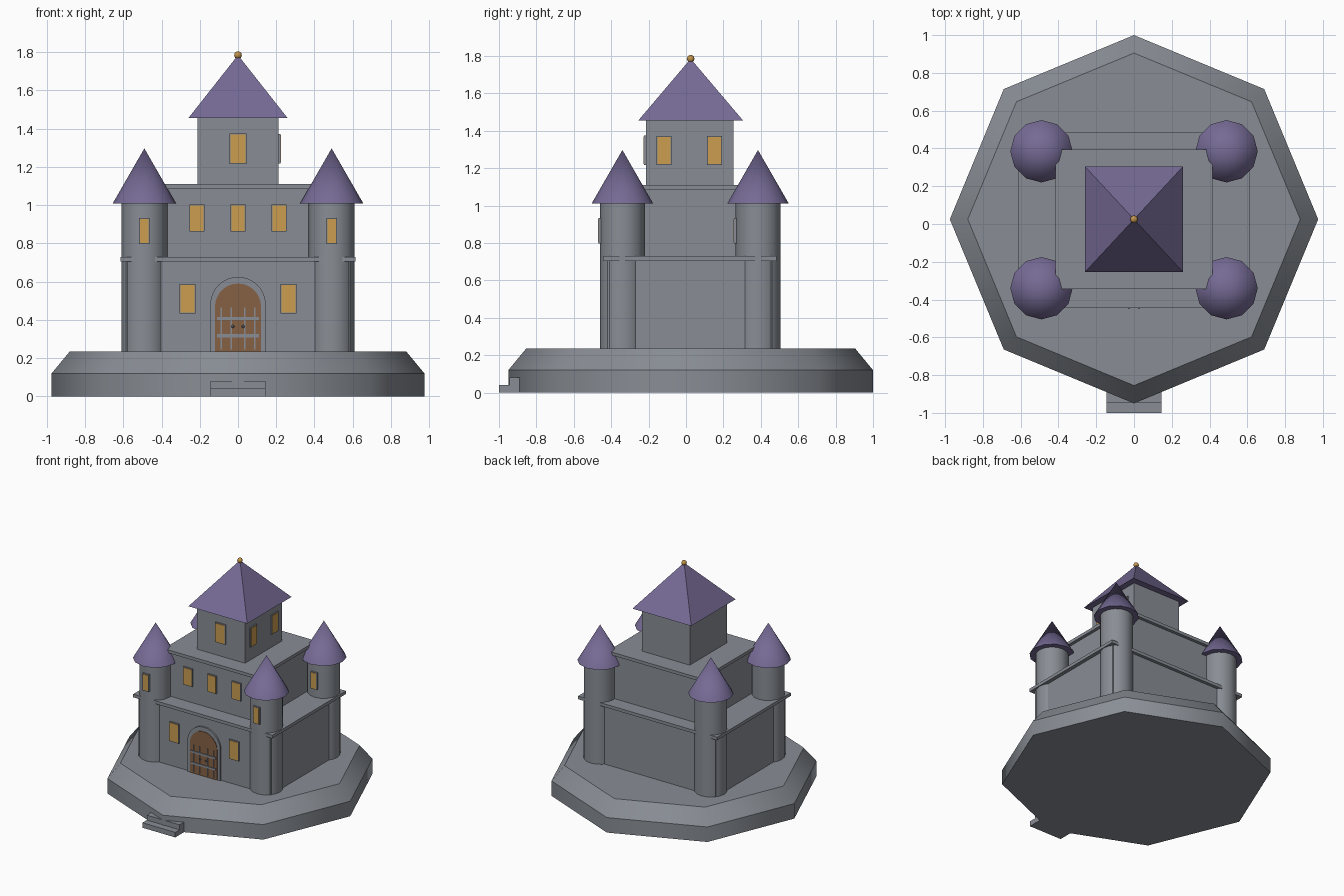
import bpy, math

cube = bpy.data.objects.get("Cube")
if cube:
    bpy.data.objects.remove(cube, do_unlink=True)


def material(name, color):
    m = bpy.data.materials.new(name)
    m.use_nodes = True
    m.diffuse_color = (*color, 1)
    m.node_tree.nodes["Principled BSDF"].inputs["Base Color"].default_value = (*color, 1)
    return m


stone = material("stone", (0.25, 0.27, 0.30))
purple = material("roof purple", (0.18, 0.145, 0.30))
glow = material("window amber", (0.60, 0.34, 0.08))
wood = material("door wood", (0.24, 0.12, 0.06))
gold = material("gold", (0.55, 0.30, 0.07))
iron = material("iron", (0.10, 0.10, 0.12))

MID = 0.025          # depth centre of the building
GROUND = 0.235       # top of the plinth


def finish(name, mat, smooth=None):
    o = bpy.context.object
    o.name = name
    o.data.materials.append(mat)
    if smooth:
        bpy.ops.object.shade_smooth_by_angle(angle=math.radians(smooth))
    return o


def box(name, mat, x, y, z):
    """Box from (min, max) pairs."""
    pairs = (x, y, z)
    bpy.ops.mesh.primitive_cube_add(size=1, location=[(a + b) / 2 for a, b in pairs])
    bpy.context.object.scale = [b - a for a, b in pairs]
    bpy.ops.object.transform_apply(location=False, rotation=False, scale=True)
    return finish(name, mat)


def cone(name, mat, sides, r1, r2, x, y, z0, z1, smooth=50):
    bpy.ops.mesh.primitive_cone_add(vertices=sides, radius1=r1, radius2=r2,
                                    depth=z1 - z0, location=(x, y, (z0 + z1) / 2))
    return finish(name, mat, smooth)


def arch(name, mat, r, spring, y0, y1):
    """Round-headed slab standing on the plinth."""
    pts = [(-r, GROUND)]
    pts += [(-r * math.cos(math.pi * i / 16), spring + r * math.sin(math.pi * i / 16))
            for i in range(17)]
    pts += [(r, GROUND)]
    n = len(pts)
    verts = [(px, y, pz) for y in (y0, y1) for px, pz in pts]
    faces = [list(range(n)), list(range(2 * n - 1, n - 1, -1))]
    faces += [[i, i + n, (i + 1) % n + n, (i + 1) % n] for i in range(n)]
    mesh = bpy.data.meshes.new(name)
    mesh.from_pydata(verts, [], faces)
    mesh.update()
    o = bpy.data.objects.new(name, mesh)
    bpy.context.collection.objects.link(o)
    mesh.materials.append(mat)


def window(name, u, wall, z, w, h, side=False, rim=0.005):
    """Stone frame with a glowing pane, on a front wall or on the +x wall."""
    out = 1 if side else -1
    for part, mat, grow, depth in (("frame", stone, rim, 0.010), ("pane", glow, 0, 0.013)):
        across = (u - w / 2 - grow, u + w / 2 + grow)
        deep = sorted((wall - out * 0.01, wall + out * depth))
        up = (z - h / 2 - grow, z + h / 2 + grow)
        if side:
            box(f"{name}_{part}", mat, deep, across, up)
        else:
            box(f"{name}_{part}", mat, across, deep, up)


# Plinth and steps
cone("plinth_base", stone, 8, 0.975, 0.975, 0, MID, 0, 0.12)
cone("plinth_slope", stone, 8, 0.975, 0.88, 0, MID, 0.12, GROUND)
box("lower_step", stone, (-0.145, 0.145), (-1.0, -0.85), (0, 0.04))
box("upper_step", stone, (-0.145, 0.145), (-0.945, -0.85), (0.04, 0.08))

# Stacked storeys with ledges
box("lower_storey", stone, (-0.585, 0.585), (-0.42, 0.46), (GROUND, 0.71))
box("lower_ledge", stone, (-0.615, 0.615), (-0.445, 0.485), (0.705, 0.73))
box("upper_storey", stone, (-0.39, 0.39), (-0.32, 0.37), (0.73, 1.09))
box("upper_ledge", stone, (-0.415, 0.415), (-0.345, 0.395), (1.085, 1.11))
box("keep", stone, (-0.212, 0.212), (-0.215, 0.255), (1.11, 1.46))

# Keep roof and finial
roof = cone("keep_roof", purple, 4, math.sqrt(0.5), 0, 0, 0, 0, 1, None)
roof.rotation_euler.z = math.pi / 4
bpy.ops.object.transform_apply(location=False, rotation=True, scale=False)
roof.scale = (0.52, 0.56, 0.33)
roof.location = (0, MID, 1.455 + 0.165)
bpy.ops.mesh.primitive_uv_sphere_add(segments=12, ring_count=8, radius=0.02,
                                     location=(0, MID, 1.785))
finish("finial", gold, 60)

# Corner towers
for sx, side in ((-1, "right"), (1, "left")):
    for y, end in ((-0.34, "front"), (0.385, "back")):
        tag = f"{end}_{side}_tower"
        x = 0.49 * sx
        cone(tag, stone, 16, 0.12, 0.12, x, y, GROUND, 1.01)
        cone(tag + "_roof", purple, 12, 0.165, 0, x, y, 1.01, 1.297)
        window(tag + "_window", x, y - 0.118, 0.865, 0.044, 0.125, rim=0.006)

# Wall windows
for x in (-0.265, 0.265):
    window("lower_window", x, -0.42, 0.51, 0.074, 0.145)
for x in (-0.215, 0, 0.215):
    window("upper_window", x, -0.32, 0.932, 0.07, 0.132)
window("keep_front_window", 0, -0.215, 1.295, 0.08, 0.148)
for y in (-0.117, 0.152):
    window("keep_side_window", y, 0.212, 1.295, 0.07, 0.145, side=True)

# Door
arch("door_frame", stone, 0.145, 0.48, -0.432, -0.41)
arch("door", wood, 0.12, 0.47, -0.436, -0.41)
for z in (0.317, 0.407):
    box("door_strap", stone, (-0.11, 0.11), (-0.442, -0.43), (z - 0.008, z + 0.008))
for x in (-0.088, -0.035, 0.035, 0.088):
    box("door_bar", stone, (x - 0.003, x + 0.003), (-0.44, -0.43), (0.245, 0.465))
for x in (-0.027, 0.027):
    bpy.ops.mesh.primitive_uv_sphere_add(segments=8, ring_count=6, radius=0.008,
                                         location=(x, -0.441, 0.365))
    finish("door_knob", iron, 60)
